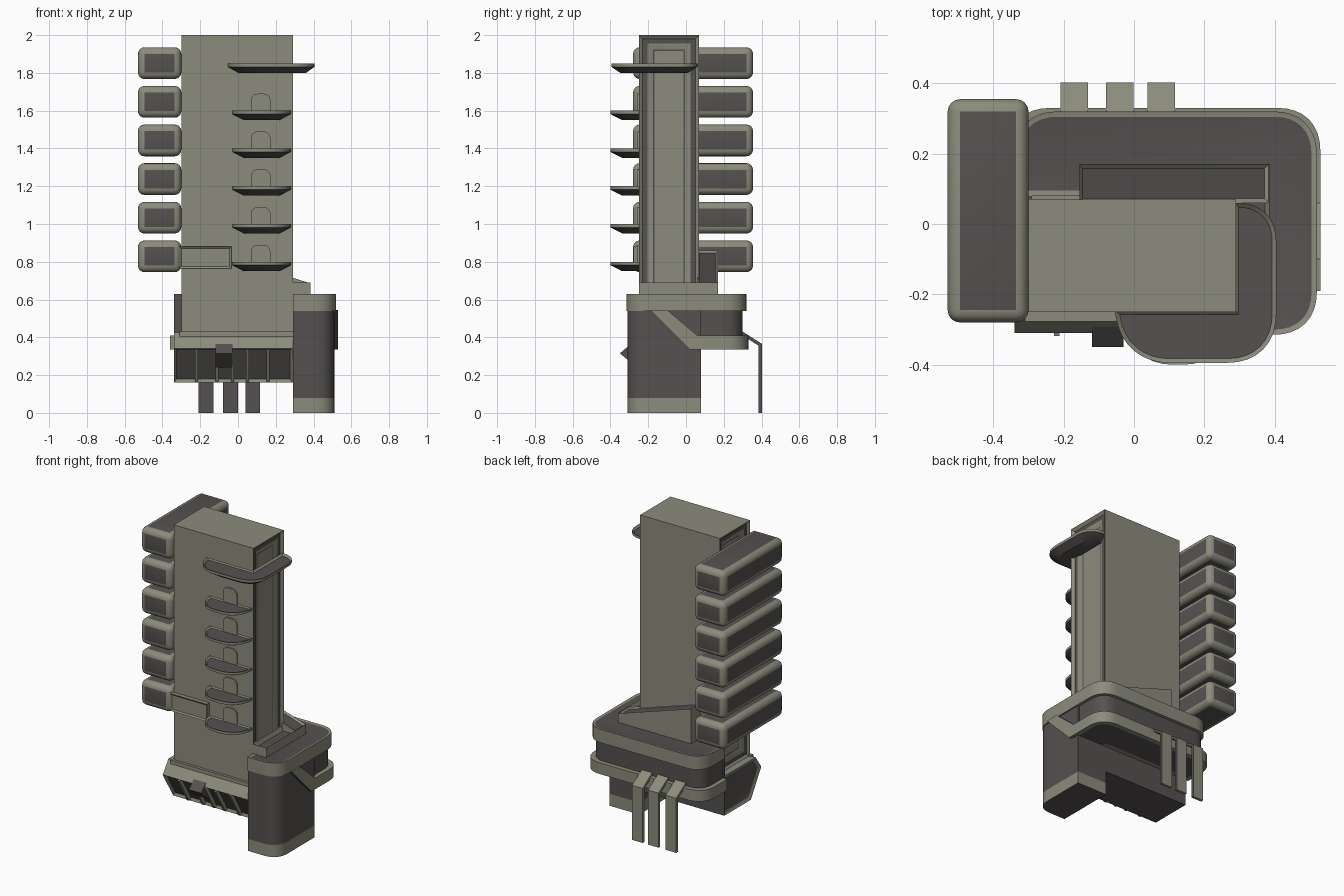
import bpy, bmesh, math
from mathutils import Vector

if "Cube" in bpy.data.objects:
    bpy.data.objects.remove(bpy.data.objects["Cube"])

def material(name, rgb):
    m = bpy.data.materials.new(name)
    m.diffuse_color = (*rgb, 1)
    m.use_nodes = True
    m.node_tree.nodes["Principled BSDF"].inputs["Base Color"].default_value = m.diffuse_color
    return m

MATS = [material("pale_concrete", (0.26, 0.26, 0.205)), material("dark_panel", (0.09, 0.083, 0.08))]
LIGHT, DARK = 0, 1

def finish(name, bm):
    me = bpy.data.meshes.new(name)
    bm.to_mesh(me)
    bm.free()
    for m in MATS:
        me.materials.append(m)
    ob = bpy.data.objects.new(name, me)
    bpy.context.collection.objects.link(ob)
    bpy.ops.object.select_all(action='DESELECT')
    ob.select_set(True)
    bpy.context.view_layer.objects.active = ob
    bpy.ops.object.shade_smooth_by_angle(angle=math.radians(30))
    return ob

def rounded(corners, steps=8):
    """Corners are (a, b) or (a, b, fillet length)."""
    out, n = [], len(corners)
    for i, c in enumerate(corners):
        p = Vector(c[:2])
        if len(c) == 2:
            out.append(tuple(p))
            continue
        a = p + (Vector(corners[i - 1][:2]) - p).normalized() * c[2]
        b = p + (Vector(corners[(i + 1) % n][:2]) - p).normalized() * c[2]
        for k in range(steps + 1):
            t = k / steps
            w = 0.85 * 2 * t * (1 - t)
            s = (1 - t) ** 2 + w + t * t
            out.append(tuple((a * (1 - t) ** 2 + p * w + b * t * t) / s))
    return out

def prism(name, pts, axis, lo, hi, mat=LIGHT, insets=(), paint=None, taper=None):
    """Extrude a profile along an axis; insets are (normal test, [(width, depth, mat)...])."""
    place = {'x': lambda a, b, h: (h, a, b), 'y': lambda a, b, h: (a, h, b),
             'z': lambda a, b, h: (a, b, h)}[axis]
    bm = bmesh.new()
    rings = []
    for h in (lo, hi):
        ring = []
        for a, b in pts:
            if taper and h == lo:
                cx, cy, s = taper
                a, b = cx + (a - cx) * s, cy + (b - cy) * s
            ring.append(bm.verts.new(place(a, b, h)))
        rings.append(ring)
    bm.faces.new(rings[0])
    bm.faces.new(rings[1])
    n = len(pts)
    for i in range(n):
        j = (i + 1) % n
        bm.faces.new((rings[0][i], rings[0][j], rings[1][j], rings[1][i]))
    bmesh.ops.recalc_face_normals(bm, faces=bm.faces)
    bm.normal_update()
    for f in bm.faces:
        f.material_index = DARK if paint and paint(f.normal) else mat
    for test, chain in insets:
        for f in [f for f in bm.faces if test(f.normal)]:
            for width, depth, m in chain:
                bmesh.ops.inset_individual(bm, faces=[f], thickness=width, depth=depth, use_even_offset=True)
                f.material_index = m
    return finish(name, bm)

def box(name, x, y, z, mat=LIGHT, **kw):
    return prism(name, [(x[0], y[0]), (x[1], y[0]), (x[1], y[1]), (x[0], y[1])], 'z', *z, mat, **kw)

up = lambda n: n.z > 0.9
down = lambda n: n.z < -0.9

# Main slab tower with stepped recesses on both narrow ends
box("tower", (-0.30, 0.29), (-0.25, 0.07), (0.42, 2.0),
    insets=[(lambda n: abs(n.x) > 0.9, [(0.02, -0.015, DARK), (0.025, 0, LIGHT), (0.03, -0.015, DARK), (0.008, 0, LIGHT)])])

# Six rounded side pods
for i in range(6):
    z = 0.745 + 0.2045 * i
    bm = bmesh.new()
    bmesh.ops.create_cube(bm, size=1)
    for v in bm.verts:
        v.co = Vector((-0.415 + v.co.x * 0.23, 0.0375 + v.co.y * 0.635, z + 0.084 + v.co.z * 0.168))
    bmesh.ops.bevel(bm, geom=bm.edges[:], offset=0.035, segments=4, profile=0.5, affect='EDGES')
    bm.normal_update()
    for f in bm.faces:
        f.material_index = DARK if max(abs(c) for c in f.normal) > 0.999 else LIGHT
    finish(f"side_pod_{i + 1}", bm)

# Balconies: tapered bowl, pale rim, dark floor
def balcony(name, corners, top, taper):
    pts = rounded(corners)
    prism(name + "_bowl", pts, 'z', top - 0.05, top - 0.018, DARK, taper=taper)
    prism(name + "_rim", pts, 'z', top - 0.018, top, LIGHT, insets=[(up, [(0.012, -0.012, DARK)])])

for i in range(5):
    top = 0.80 + 0.2 * i
    balcony(f"balcony_{i + 1}", [(-0.03, -0.245), (-0.02, -0.40, 0.13), (0.27, -0.40, 0.13), (0.28, -0.245)],
            top, (0.125, -0.245, 0.6))
    # Arched door plate above each balcony
    prism(f"balcony_door_{i + 1}", rounded([(0.068, top - 0.01), (0.068, top + 0.09, 0.04),
          (0.172, top + 0.09, 0.04), (0.172, top - 0.01)]), 'y', -0.258, -0.249)
balcony("corner_balcony", [(-0.055, -0.245), (-0.03, -0.395, 0.13), (0.405, -0.395, 0.14),
        (0.405, 0.06, 0.11), (0.285, 0.06), (0.285, -0.245)], 1.85, (0.2, -0.18, 0.78))

# Walkway box on the front, leading to the lowest pod
box("front_walkway", (-0.31, -0.035), (-0.278, -0.249), (0.765, 0.88),
    insets=[(lambda n: n.y < -0.9, [(0.01, -0.008, LIGHT)])])

# Podium: L-shaped bands
def podium_plan(o, left, front, r):
    return rounded([(left, 0.08), (0.29, 0.08), (0.29, front), (0.51 + o, front, r if front < 0 else 0.005),
                    (0.51 + o, 0.31 + o, r), (left, 0.31 + o, r)])

prism("podium_top_band", podium_plan(0.01, -0.34, -0.315, 0.12), 'z', 0.54, 0.63,
      insets=[(up, [(0.015, -0.004, DARK)])])
prism("podium_window_band", podium_plan(-0.01, -0.33, -0.29, 0.1), 'z', 0.40, 0.545, DARK)
prism("podium_lower_band", podium_plan(0.02, -0.36, 0.02, 0.12), 'z', 0.335, 0.41,
      insets=[(down, [(0.03, 0, DARK)])])
box("podium_left_panel", (-0.34, -0.29), (0.072, 0.08), (0.34, 0.63), DARK)

# Diagonal brace joining upper and lower bands
prism("podium_diagonal", [(-0.19, 0.545), (-0.10, 0.545), (0.06, 0.41), (0.06, 0.335), (0.02, 0.335)],
      'x', 0.45, 0.53, paint=lambda n: n.z < -0.5)

# Corner column with pale foot
column = rounded([(0.29, -0.31), (0.51, -0.31, 0.1), (0.51, 0.08), (0.29, 0.08)])
prism("column", column, 'z', 0.08, 0.545, DARK)
prism("column_foot", column, 'z', 0.0, 0.08, LIGHT, paint=down)

# Low parapet around the tower foot and sloped ramp behind it
prism("parapet", [(-0.155, 0.06), (0.28, 0.06), (0.28, -0.25), (0.385, -0.25), (0.385, 0.17), (-0.155, 0.17)],
      'z', 0.625, 0.69, insets=[(up, [(0.012, -0.03, DARK)])])
prism("ramp", [(-0.155, 0.63), (0.385, 0.63), (0.385, 0.685), (-0.155, 0.86)], 'y', 0.06, 0.17,
      insets=[(lambda n: n.z > 0.5, [(0.012, -0.01, DARK)])])

# Lobby under the tower with inward-leaning glazing
prism("lobby", [(0.08, 0.16), (-0.20, 0.16), (-0.31, 0.34), (-0.25, 0.425), (0.08, 0.425)], 'x', -0.34, 0.29,
      paint=lambda n: down(n) or n.y > 0.9,
      insets=[(lambda n: n.y < -0.5 and n.z < -0.2, [(0.015, -0.015, DARK)]),
              (lambda n: n.x < -0.9, [(0.02, -0.01, DARK)])])
box("lobby_ledge", (-0.31, 0.29), (-0.268, -0.24), (0.405, 0.43))

# Lobby mullions
for i, x in enumerate((-0.22, -0.11, -0.03, 0.05, 0.16)):
    prism(f"lobby_mullion_{i + 1}", [(-0.19, 0.165), (-0.215, 0.165), (-0.318, 0.335), (-0.28, 0.34)],
          'x', x - 0.008, x + 0.008)

# Pointed entrance canopy
prism("entrance_canopy", [(-0.28, 0.375), (-0.35, 0.315), (-0.26, 0.24)], 'x', -0.12, -0.03, DARK)

# Three bent rear legs
for i, x in enumerate((-0.17, -0.04, 0.078)):
    prism(f"rear_leg_{i + 1}", [(0.30, 0.43), (0.403, 0.365), (0.403, 0), (0.385, 0), (0.385, 0.355), (0.30, 0.41)],
          'x', x - 0.039, x + 0.039, paint=lambda n: n.y < -0.3 or n.x > 0.9)
